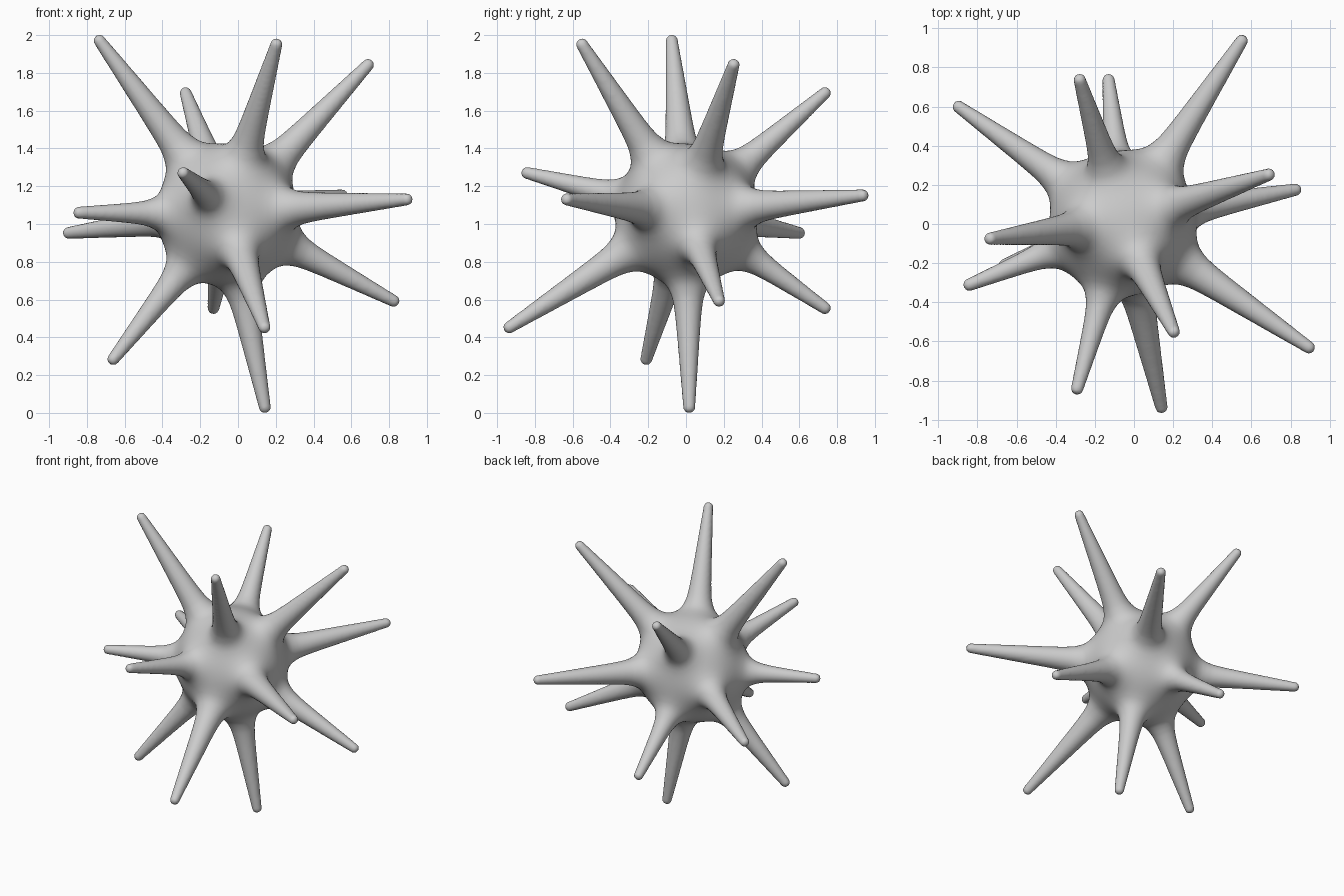
import bpy, bmesh, math
from mathutils import Vector, Matrix

if "Cube" in bpy.data.objects:
    bpy.data.objects.remove(bpy.data.objects["Cube"])

CENTER = Vector((-0.057, 0.006, 1.055))
CORE_R, TIP_R, TAPER, BLEND = 0.345, 0.031, 0.074, 0.055

# Centres of the rounded spike tips
TIPS = [Vector(t) for t in (
    (-0.733, -0.075, 1.97), (0.203, -0.55, 1.95), (0.688, 0.252, 1.842),
    (-0.277, 0.735, 1.693), (-0.29, -0.84, 1.27), (0.893, -0.63, 1.13),
    (-0.84, -0.31, 1.06), (-0.895, 0.598, 0.953), (0.823, 0.175, 0.593),
    (0.14, -0.935, 0.453), (-0.13, 0.735, 0.555), (-0.66, -0.21, 0.285),
    (0.142, 0.017, 0.031), (0.55, 0.935, 1.151))]
SPIKES = [((t - CENTER).normalized(), (t - CENTER).length) for t in TIPS]


def soft_union(p):
    """Distance and gradient of the core and spikes melted together."""
    q = p - CENTER
    w = math.exp(-(q.length - CORE_R) / BLEND)
    total, grad = w, q.normalized() * w
    for axis, length in SPIKES:
        s = min(max(q.dot(axis), 0.0), length)
        off = q - axis * s
        dist = off.length
        d = dist - TIP_R - TAPER * (length - s)
        if d < 0.35 and dist > 1e-6:
            w = math.exp(-d / BLEND)
            total += w
            grad += off * (w / dist)
    return -BLEND * math.log(total), grad / total


# Rough body: a ball with a cone along each spike
bm = bmesh.new()
bmesh.ops.create_icosphere(bm, subdivisions=4, radius=CORE_R + 0.03,
                           matrix=Matrix.Translation(CENTER))
for axis, length in SPIKES:
    turn = axis.to_track_quat('Z', 'Y').to_matrix().to_4x4()
    depth = length + 0.03
    bmesh.ops.create_cone(bm, cap_ends=True, segments=24, depth=depth,
                          radius1=TIP_R + TAPER * length, radius2=TIP_R,
                          matrix=Matrix.Translation(CENTER + axis * depth / 2) @ turn)
mesh = bpy.data.meshes.new("spiky_body")
bm.to_mesh(mesh)
bm.free()
body = bpy.data.objects.new("spiky_body", mesh)
bpy.context.collection.objects.link(body)

# Fuse into one skin and relax it
mod = body.modifiers.new("fuse", 'REMESH')
mod.mode = 'VOXEL'
mod.voxel_size = 0.015
relax = body.modifiers.new("relax", 'SMOOTH')
relax.factor = 0.5
relax.iterations = 4
fused = bpy.data.meshes.new_from_object(
    body.evaluated_get(bpy.context.evaluated_depsgraph_get()))
body.modifiers.clear()
body.data = fused

# Pull the skin onto the smoothly blended shape
for v in fused.vertices:
    p = v.co.copy()
    for _ in range(6):
        d, g = soft_union(p)
        if abs(d) < 0.0003:
            break
        step = g * (d / max(g.length_squared, 0.15))
        if step.length > 0.04:
            step.length = 0.04
        p -= step
    v.co = p
fused.polygons.foreach_set("use_smooth", [True] * len(fused.polygons))
fused.update()
